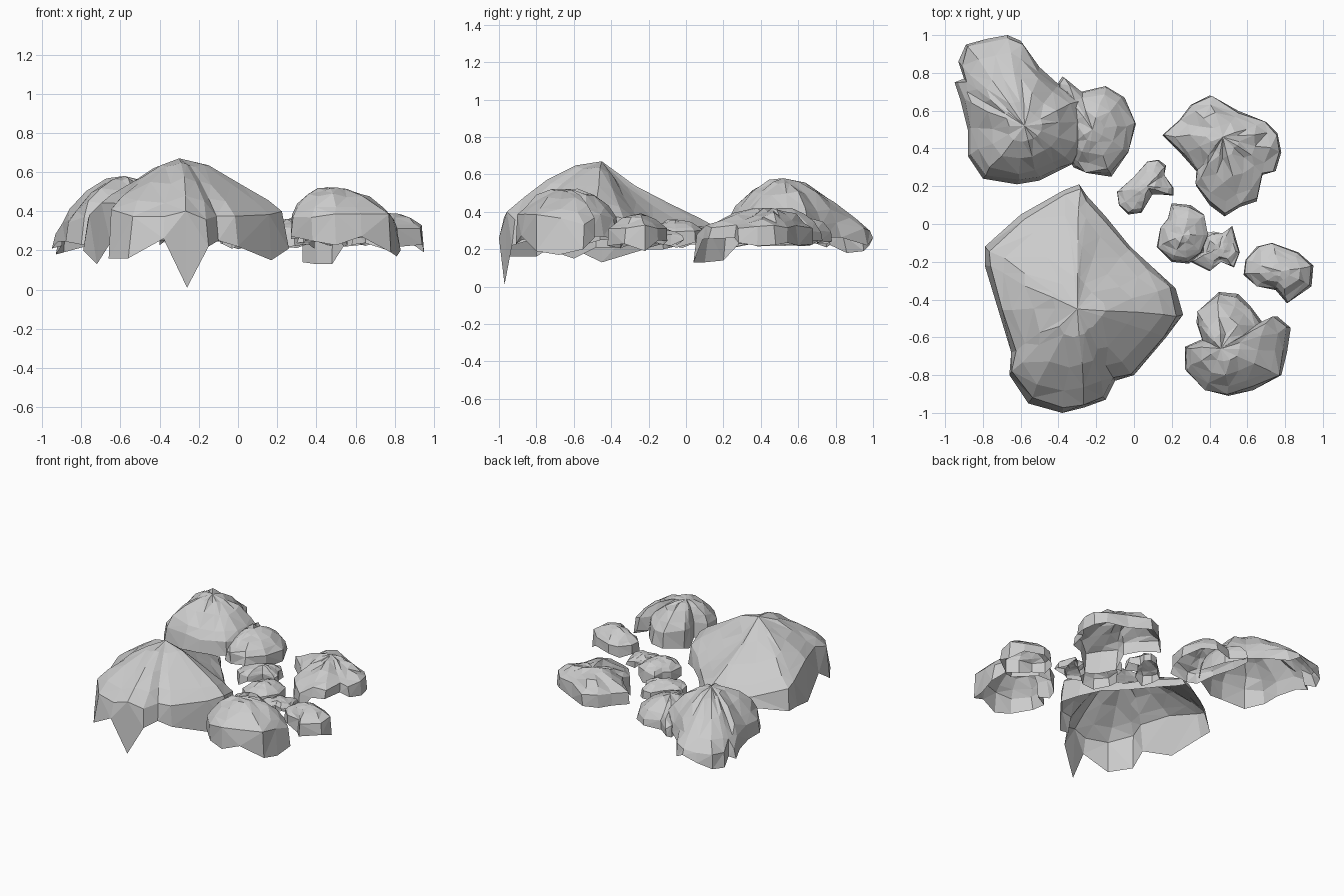
import bpy, bmesh, random
from mathutils import Vector


def rock(name, outline, peak, low, shoulder, power, seed, jit=0.012):
    """Open-bottomed boulder shell. Outline points are (x, y[, low, shoulder, power])
    clockwise; rings climb from the ragged skirt to the peak."""
    rnd = random.Random(seed)
    bm = bmesh.new()
    top = Vector(peak)
    rings = []
    for k, t in enumerate((1.0, 0.955, 0.8, 0.56, 0.27)):
        ring = []
        for i, p in enumerate(outline):
            lo, sh, pw = tuple(p[2:]) + (low, shoulder, power)[len(p) - 2:]
            x = top.x + (p[0] - top.x) * t
            y = top.y + (p[1] - top.y) * t
            if k == 0:
                z = lo + (rnd.uniform(-0.025, 0.025) if len(p) == 2 else 0)
            else:
                z = sh + (top.z - sh) * (1 - t ** pw) + rnd.uniform(-jit, jit)
                x += rnd.uniform(-jit, jit) * t
                y += rnd.uniform(-jit, jit) * t
            ring.append(bm.verts.new((x, y, z)))
        rings.append(ring)
    n = len(outline)
    for a, b in zip(rings, rings[1:]):
        for i in range(n):
            j = (i + 1) % n
            bm.faces.new((a[j], a[i], b[i], b[j]))
    tip = bm.verts.new(top)
    for i in range(n):
        bm.faces.new((rings[-1][(i + 1) % n], rings[-1][i], tip))
    # merge nearly flat neighbours into broad chiselled facets
    bmesh.ops.dissolve_limit(bm, angle_limit=0.12, verts=bm.verts[:], edges=bm.edges[:])
    bmesh.ops.triangulate(bm, faces=[f for f in bm.faces if len(f.verts) > 3])
    bmesh.ops.recalc_face_normals(bm, faces=bm.faces[:])
    if sum(f.normal.z * f.calc_area() for f in bm.faces) < 0:
        bmesh.ops.reverse_faces(bm, faces=bm.faces[:])
    mesh = bpy.data.meshes.new(name)
    bm.to_mesh(mesh)
    bm.free()
    ob = bpy.data.objects.new(name, mesh)
    bpy.context.collection.objects.link(ob)


# Largest boulder, front left
rock("large_front_boulder", [
    (-0.29, 0.21, 0.25, 0.30, 0.8), (-0.25, 0.15, 0.25, 0.31, 0.8),
    (-0.15, 0.04, 0.25, 0.31, 0.8), (-0.02, -0.12, 0.25, 0.31, 0.9),
    (0.10, -0.23, 0.25, 0.32, 1.1), (0.22, -0.34, 0.21, 0.34, 1.4),
    (0.26, -0.48, 0.21, 0.37, 1.5), (0.17, -0.60, 0.15, 0.36, 1.6),
    (0.0, -0.80, 0.22, 0.36, 1.6), (-0.1, -0.83, 0.25, 0.36, 1.6),
    (-0.15, -0.93, 0.22, 0.34, 1.7), (-0.26, -0.97, 0.01, 0.38, 1.7),
    (-0.38, -1.0, 0.26, 0.34, 1.7), (-0.56, -0.95, 0.16, 0.36, 1.6),
    (-0.66, -0.80, 0.16, 0.40, 1.5), (-0.65, -0.68, 0.24, 0.42, 1.4),
    (-0.72, -0.45, 0.13, 0.42, 1.4), (-0.79, -0.22, 0.20, 0.36, 1.3),
    (-0.79, -0.12, 0.20, 0.34, 1.1), (-0.60, 0.05, 0.24, 0.30, 0.9),
    (-0.37, 0.18, 0.25, 0.30, 0.8)], (-0.30, -0.45, 0.67), 0.24, 0.36, 1.5, 1)

# Back left boulder and the lower lump leaning on it
rock("back_left_boulder", [
    (-0.67, 1.0, 0.26, 0.28, 1.5), (-0.60, 0.97, 0.22, 0.28, 1.5), (-0.50, 0.83),
    (-0.40, 0.74), (-0.27, 0.66), (-0.24, 0.55), (-0.25, 0.42), (-0.32, 0.32),
    (-0.40, 0.28), (-0.50, 0.23), (-0.62, 0.21, 0.25, 0.36, 2),
    (-0.80, 0.24, 0.23, 0.36, 2), (-0.88, 0.36), (-0.88, 0.50), (-0.92, 0.66),
    (-0.95, 0.75, 0.21, 0.26, 1.7), (-0.90, 0.77), (-0.93, 0.86, 0.18, 0.26, 1.8),
    (-0.89, 0.95, 0.19, 0.26, 1.7), (-0.78, 0.98, 0.22, 0.27, 1.6)],
    (-0.58, 0.52, 0.58), 0.24, 0.32, 2.0, 2)
rock("back_left_lump", [
    (-0.40, 0.75), (-0.38, 0.78), (-0.28, 0.70), (-0.15, 0.73), (-0.05, 0.67),
    (0.01, 0.53), (-0.03, 0.38), (-0.12, 0.25), (-0.25, 0.27), (-0.32, 0.30),
    (-0.38, 0.40), (-0.40, 0.60)], (-0.22, 0.50, 0.42), 0.24, 0.29, 2.0, 3)

# Back right boulder with a deep front corner
rock("back_right_boulder", [
    (0.40, 0.68), (0.55, 0.60), (0.70, 0.54), (0.76, 0.48), (0.78, 0.38),
    (0.75, 0.28), (0.68, 0.26), (0.65, 0.12), (0.56, 0.09), (0.48, 0.04, 0.13, 0.27, 1.4),
    (0.40, 0.10, 0.13, 0.30, 1.4), (0.33, 0.20, 0.14, 0.30, 1.4), (0.33, 0.28),
    (0.25, 0.37), (0.15, 0.47), (0.24, 0.55), (0.30, 0.63)],
    (0.47, 0.46, 0.42), 0.24, 0.31, 2.0, 4)

# Front right boulder, steep sides and a broad top
rock("front_right_boulder", [
    (0.45, -0.36), (0.55, -0.37), (0.62, -0.44), (0.68, -0.52), (0.76, -0.49),
    (0.83, -0.55, 0.20, 0.32, 2.2), (0.81, -0.68, 0.17, 0.34, 2.2),
    (0.78, -0.80, 0.19, 0.37, 2.2), (0.63, -0.88), (0.50, -0.91), (0.38, -0.88),
    (0.27, -0.77), (0.27, -0.65), (0.36, -0.61), (0.33, -0.52), (0.34, -0.46)],
    (0.46, -0.66, 0.52), 0.25, 0.36, 2.4, 5)

# Small stones between the boulders
rock("right_stone", [
    (0.73, -0.10), (0.87, -0.15), (0.95, -0.22, 0.19, 0.32, 2), (0.94, -0.33),
    (0.81, -0.42), (0.75, -0.35), (0.65, -0.33), (0.58, -0.27), (0.59, -0.19),
    (0.65, -0.12)], (0.78, -0.25, 0.39), 0.23, 0.30, 2.0, 6, 0.008)
rock("centre_stone", [
    (0.20, 0.11), (0.30, 0.10), (0.37, 0.05), (0.39, -0.05), (0.36, -0.15),
    (0.29, -0.21), (0.20, -0.20), (0.12, -0.12), (0.14, -0.02), (0.18, 0.03)],
    (0.26, -0.06, 0.36), 0.23, 0.29, 2.0, 7, 0.008)
rock("centre_chip", [
    (0.37, -0.05), (0.42, -0.04), (0.47, -0.05), (0.52, -0.01), (0.54, -0.08),
    (0.56, -0.15), (0.53, -0.23), (0.46, -0.20), (0.40, -0.25), (0.30, -0.20),
    (0.36, -0.15)], (0.45, -0.13, 0.31), 0.24, 0.27, 2.0, 8, 0.006)
rock("back_stone", [
    (0.13, 0.34), (0.17, 0.31), (0.16, 0.26), (0.21, 0.19), (0.21, 0.15),
    (0.10, 0.16), (0.04, 0.06), (-0.03, 0.05), (-0.08, 0.10), (-0.09, 0.17),
    (0.0, 0.25), (0.07, 0.33)], (0.07, 0.20, 0.34), 0.23, 0.28, 2.0, 9, 0.006)
